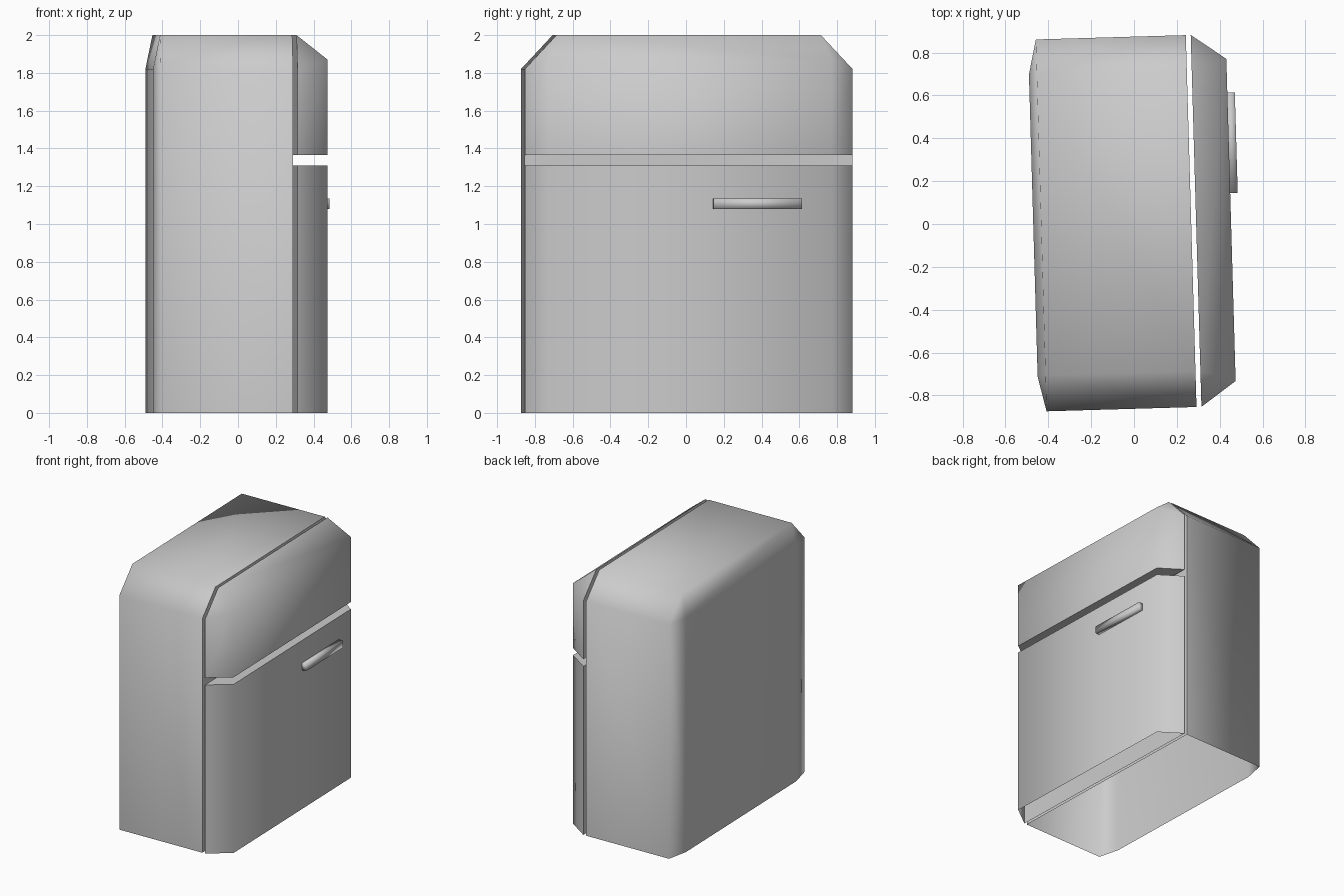
import bpy, bmesh, math
from mathutils import Matrix

old = bpy.data.objects.get("Cube")
if old:
    bpy.data.objects.remove(old)

TURN = Matrix.Rotation(math.radians(1.65), 4, 'Z')
SHIFT = 0.006          # sideways offset of the cabinet
HALF = 0.868           # half width of the cabinet

grey = bpy.data.materials.new("enamel grey")
grey.use_nodes = True
colour = (0.6, 0.6, 0.6, 1)
grey.diffuse_color = colour
grey.node_tree.nodes["Principled BSDF"].inputs["Base Color"].default_value = colour


def arch(half, bottom, shoulder, top, flat):
    """Half-mirrored outline in (y, z) with cut top corners."""
    right = [(half, bottom), (half, shoulder), (flat, top)]
    return [(-y, z) for y, z in right] + [(y, z) for y, z in reversed(right)]


def loft(name, rings, angle, open_bottom=False):
    """Skin a list of (x, outline) rings and cap both ends."""
    bm = bmesh.new()
    loops = [[bm.verts.new((x, y + SHIFT, z)) for y, z in outline] for x, outline in rings]
    count = len(loops[0])
    for a, b in zip(loops, loops[1:]):
        for i in range(count - 1 if open_bottom else count):
            j = (i + 1) % count
            bm.faces.new((a[i], a[j], b[j], b[i]))
    bm.faces.new(loops[0])
    bm.faces.new(loops[-1])
    bmesh.ops.remove_doubles(bm, verts=bm.verts, dist=0.0005)
    bmesh.ops.recalc_face_normals(bm, faces=bm.faces)
    # an open shell still needs its normals facing outwards
    first = max(bm.faces, key=lambda f: f.calc_center_median().x)
    if first.normal.x < 0:
        bmesh.ops.reverse_faces(bm, faces=bm.faces)
    bm.transform(TURN)
    mesh = bpy.data.meshes.new(name)
    bm.to_mesh(mesh)
    bm.free()
    mesh.materials.append(grey)
    obj = bpy.data.objects.new(name, mesh)
    bpy.context.collection.objects.link(obj)
    bpy.ops.object.select_all(action='DESELECT')
    obj.select_set(True)
    bpy.context.view_layer.objects.active = obj
    bpy.ops.object.shade_smooth_by_angle(angle=math.radians(angle))
    return obj


# Cabinet, with bevelled back edges and no floor
rim = arch(HALF, 0, 1.82, 2, 0.70)
back = arch(0.706, 0, 1.82, 1.82, 0.706)
loft("cabinet", [(0.267, rim), (-0.433, rim), (-0.47, back)], 80, True)

# Upper door, bevelled towards its front panel
loft("upper_door", [(0.29, arch(HALF, 1.365, 1.82, 2, 0.70)),
                    (0.453, arch(0.752, 1.365, 1.87, 1.87, 0.752))], 80)


def box_outline(half, bottom, top):
    return [(-half, bottom), (-half, top), (half, top), (half, bottom)]


# Lower door
loft("lower_door", [(0.29, box_outline(HALF, 0, 1.31)),
                    (0.453, box_outline(0.752, 0, 1.31))], 80, True)

# Handle bar, softly shaded all over
bar = [(y + 0.36, z) for y, z in box_outline(0.235, 1.08, 1.135)]
loft("door_handle", [(0.445, bar), (0.488, bar)], 180)
